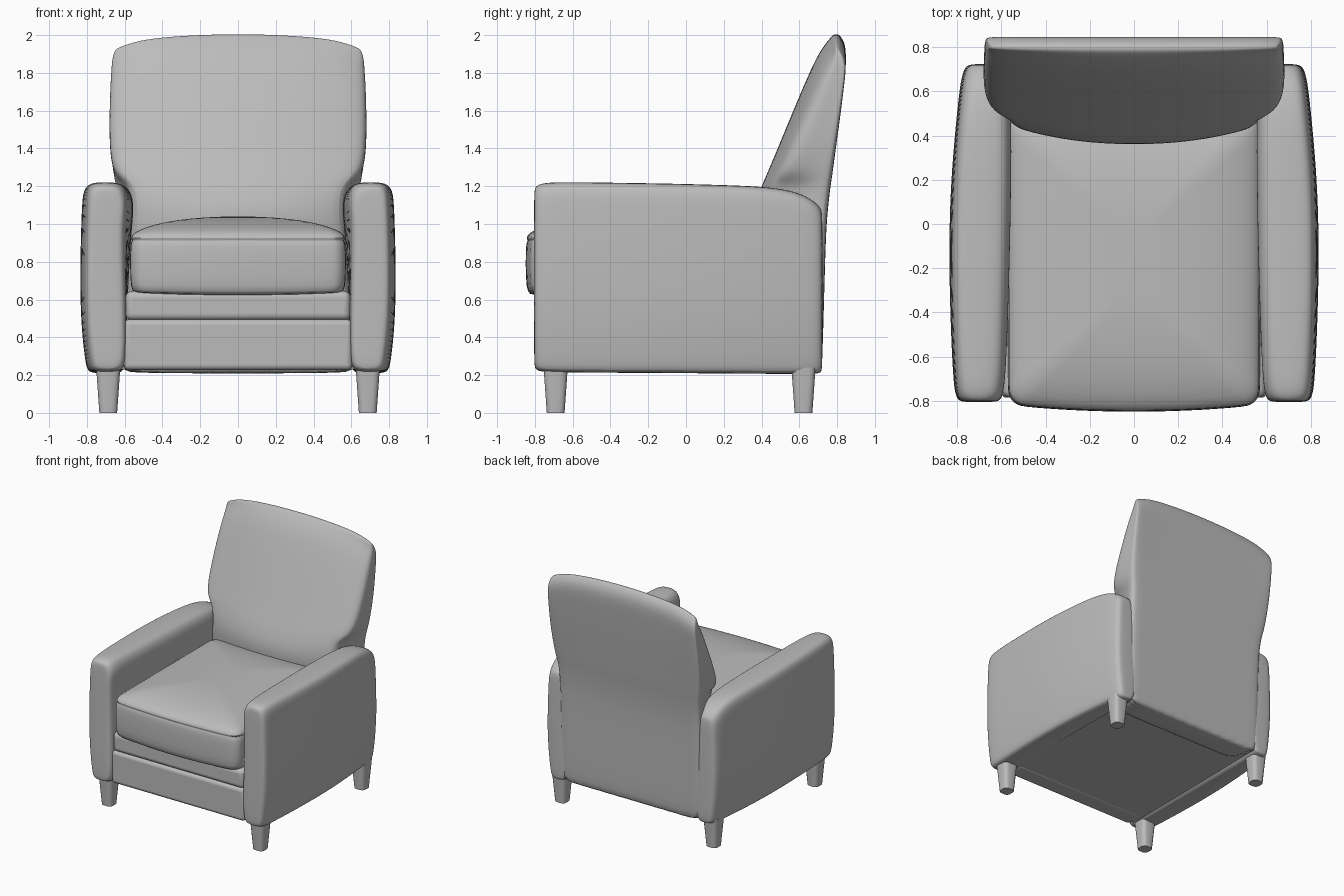
import bpy, bmesh, math

if "Cube" in bpy.data.objects:
    bpy.data.objects.remove(bpy.data.objects["Cube"])

fabric = bpy.data.materials.new("grey upholstery")
fabric.diffuse_color = (0.5, 0.5, 0.5, 1)
fabric.use_nodes = True
fabric.node_tree.nodes["Principled BSDF"].inputs["Base Color"].default_value = fabric.diffuse_color


def loft(name, rings, subsurf=0, angle=50, strip=0):
    """Skin equal-length closed rings; strip = points per long side of a strip-shaped top cap."""
    bm = bmesh.new()
    loops = [[bm.verts.new(p) for p in r] for r in rings]
    n = len(loops[0])
    for a, b in zip(loops, loops[1:]):
        for i in range(n):
            j = (i + 1) % n
            bm.faces.new((a[i], a[j], b[j], b[i]))
    bm.faces.new(loops[0])
    top = loops[-1]
    if strip:
        last = n // 2 + strip - 1   # rear point opposite front point 0
        for i in range(strip - 1):
            bm.faces.new((top[i], top[i + 1], top[last - i - 1], top[last - i]))
        bm.faces.new(top[strip - 1:n // 2 + 1])
        bm.faces.new(top[last:] + top[:1])
    else:
        bm.faces.new(top)
    bmesh.ops.recalc_face_normals(bm, faces=bm.faces)
    me = bpy.data.meshes.new(name)
    bm.to_mesh(me)
    bm.free()
    ob = bpy.data.objects.new(name, me)
    bpy.context.collection.objects.link(ob)
    me.materials.append(fabric)
    for o in bpy.context.selected_objects:
        o.select_set(False)
    ob.select_set(True)
    bpy.context.view_layer.objects.active = ob
    bpy.ops.object.shade_smooth_by_angle(angle=math.radians(angle))
    if subsurf:
        m = ob.modifiers.new("soften", 'SUBSURF')
        m.levels = m.render_levels = subsurf
    return ob


def box(name, x0, x1, y0, y1, z0, z1, bevel):
    ring = lambda z: [(x0, y0, z), (x1, y0, z), (x1, y1, z), (x0, y1, z)]
    ob = loft(name, [ring(z0), ring(z1)], angle=30)
    b = ob.modifiers.new("round edges", 'BEVEL')
    b.width, b.segments = bevel, 5
    for p in ob.data.polygons:
        p.use_smooth = True
    return ob


def rounded(x0, x1, y0, y1, r, z, seg=4, mid=0):
    """Rounded rectangle ring in plan, with mid extra points along each side."""
    corners = []
    for cx, cy, a0 in ((x1 - r, y1 - r, 0), (x0 + r, y1 - r, 90),
                       (x0 + r, y0 + r, 180), (x1 - r, y0 + r, 270)):
        arc = [math.radians(a0 + 90 * k / seg) for k in range(seg + 1)]
        corners.append([(cx + r * math.cos(a), cy + r * math.sin(a), z) for a in arc])
    pts = []
    for i, c in enumerate(corners):
        a, b = c[-1], corners[(i + 1) % 4][0]
        pts += c
        for k in range(1, mid + 1):
            f = k / (mid + 1)
            pts.append((a[0] + (b[0] - a[0]) * f, a[1] + (b[1] - a[1]) * f, z))
    return pts


# Arms: cross-sections strung along y (y, inner x, outer x, top z, bottom z)
stations = [(-.805, .635, .765, 1.165, .26), (-.80, .608, .792, 1.195, .232),
            (-.775, .59, .808, 1.214, .218), (-.70, .578, .818, 1.223, .214),
            (-.45, .567, .83, 1.22, .212), (-.10, .557, .838, 1.215, .21),
            (.20, .552, .828, 1.207, .208), (.45, .55, .806, 1.197, .206),
            (.60, .56, .79, 1.168, .205), (.68, .57, .777, 1.12, .205),
            (.715, .58, .76, 1.085, .212), (.724, .60, .73, 1.055, .23)]


def arm_ring(s, y, xi, xo, zt, zb):
    xb = max(xi, .59)
    sec = [(xb + .03, zb), (xo - .07, zb), (xo - .04, zb + .012), (xo - .028, zb + .05),
           (xo - .01, zb + .2), (xo, zb + .38), (xo, zt - .4), (xo - .008, zt - .12),
           (xo - .016, zt - .045), (xo - .035, zt - .012), (xo - .07, zt),
           (xi + .07, zt), (xi + .03, zt - .018), (xi + .008, zt - .06),
           (xi, zt - .12), (xi + .015, zt - .25), (xb, zb + .3), (xb, zb + .04)]
    return [(s * x, y, z) for x, z in sec]


for s, side in ((1, "right"), (-1, "left")):
    loft(side + "_arm", [arm_ring(s, *st) for st in stations], 2)

# Backrest: horizontal slices (z, front half width, rear half width,
# front centre y, front side y, rear y)
slices = [(.208, .59, .625, .50, .50, .712), (.23, .59, .635, .50, .50, .722),
          (.90, .58, .635, .37, .46, .738), (1.05, .565, .637, .352, .44, .748),
          (1.16, .57, .642, .385, .45, .76), (1.22, .60, .65, .408, .475, .768),
          (1.27, .66, .66, .43, .50, .776), (1.40, .682, .673, .485, .555, .792),
          (1.60, .683, .678, .567, .63, .818), (1.80, .677, .674, .652, .705, .84),
          (1.90, .67, .67, .70, .75, .849), (1.96, .666, .666, .742, .78, .84),
          (1.995, .657, .657, .772, .787, .818), (2.005, .645, .645, .785, .793, .806)]
across = (-.96, -.8, -.6, -.4, -.2, 0, .2, .4, .6, .8, .96)


def back_ring(z, wf, wb, yc, ys, yb):
    d = yb - ys
    right = [(wf, ys + .15 * d), ((wf + wb) / 2, ys + .5 * d),
             (wb, yb - .2 * d), (wb, yb - .06 * d)]
    pts = [(wf * t, yc + (ys - yc) * abs(t) ** 2.2) for t in across]
    pts += right
    pts += [(-wb * t, yb) for t in across]
    pts += [(-x, y) for x, y in reversed(right)]
    k = max(0, (z - 1.3) / .7)  # arched top edge
    return [(x, y, z - k * (.045 * (x / .66) ** 2 + .045 * (abs(x) / .66) ** 10))
            for x, y in pts]


loft("backrest", [back_ring(*r) for r in slices], 2, strip=len(across))

# Seat cushion: boxed sides, seam, crowned top (z, inset)
rows = [(.632, .06), (.638, .02), (.66, .004), (.78, 0), (.895, .002), (.908, .01),
        (.914, .012), (.923, .004), (.945, .012), (.97, .05), (.998, .13),
        (1.022, .25), (1.036, .4), (1.04, .52)]
seat = []
for z, i in rows:
    ring = rounded(-.572 + i, .572 - i, -.85 + i, .50 - i, max(.07 - i * .1, .02), z, 4, 7)
    seat.append([(x, y + (.03 * (x / .57) ** 2 if y < -.75 + i else 0),
                  z - (.012 * (1 - (x / .57) ** 2) if z < .65 and y < -.2 else 0))
                 for x, y, z in ring])
loft("seat_cushion", seat, 1, 60)

# Front rails and underside panel
box("upper_front_rail", -.595, .595, -.785, -.55, .49, .645, .035)
box("lower_front_rail", -.605, .605, -.785, -.62, .226, .495, .03)
box("underside_panel", -.64, .64, -.74, .70, .23, .245, .004)

# Tapered legs with rounded corners
for s, side in ((1, "right"), (-1, "left")):
    for y, end in ((-.69, "front"), (.622, "back")):
        loft(f"{end}_{side}_leg",
             [rounded(s * .687 - h, s * .687 + h, y - h, y + h, .03, z, 3)
              for z, h in ((0, .047), (.24, .064))], 0, 40)
